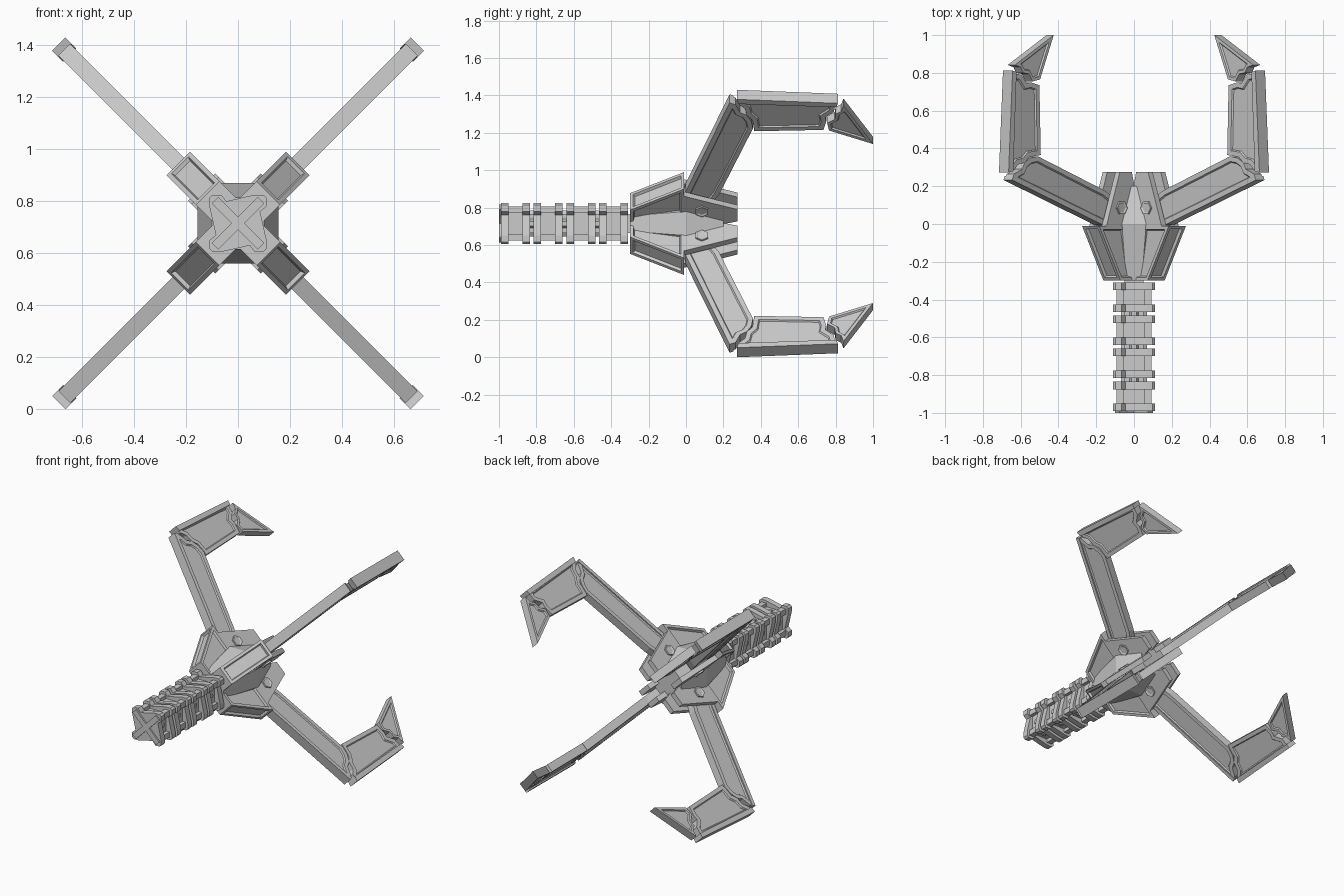
import bpy, bmesh, math
from mathutils import Matrix, Vector

if "Cube" in bpy.data.objects:
    bpy.data.objects.remove(bpy.data.objects["Cube"])

CZ = 0.715  # height of the long axis


def diagonal(k):
    """Local (radius, y, thickness) frame for diagonal number k."""
    a = math.radians(45 + 90 * k)
    c, s = math.cos(a), math.sin(a)
    return Matrix(((c, 0, -s, 0), (0, 1, 0, 0), (s, 0, c, CZ), (0, 0, 0, 1)))


AXIS = Matrix(((1, 0, 0, 0), (0, 0, -1, 0), (0, 1, 0, CZ), (0, 0, 0, 1)))  # local z runs to -y


def finish(name, bm, mat):
    bmesh.ops.recalc_face_normals(bm, faces=bm.faces)
    bm.transform(mat)
    me = bpy.data.meshes.new(name)
    bm.to_mesh(me)
    bm.free()
    ob = bpy.data.objects.new(name, me)
    bpy.context.collection.objects.link(ob)
    return ob


def prism(name, pts, z0, z1, mat, inset=0, depth=0.01, panel_dir=None):
    """Extruded profile with optional sunken panels on caps and on the side facing panel_dir."""
    bm = bmesh.new()
    lo = [bm.verts.new((x, y, z0)) for x, y in pts]
    hi = [bm.verts.new((x, y, z1)) for x, y in pts]
    n = len(pts)
    caps = [bm.faces.new(lo[::-1]), bm.faces.new(hi)]
    sides = [bm.faces.new((lo[i], lo[(i + 1) % n], hi[(i + 1) % n], hi[i])) for i in range(n)]
    bmesh.ops.recalc_face_normals(bm, faces=bm.faces)
    if inset:
        panels = list(caps)
        if panel_dir:
            d = Vector(panel_dir)
            panels.append(max(sides, key=lambda f: f.normal.dot(d)))
        for f in panels:
            f.normal_update()
            bmesh.ops.inset_individual(bm, faces=[f], thickness=inset, depth=0, use_even_offset=True)
            bmesh.ops.inset_individual(bm, faces=[f], thickness=0.006, depth=-depth, use_even_offset=True)
    return finish(name, bm, mat)


def loft(name, rings, mat):
    """Eight-sided body through (depth, flat half-width) rings."""
    bm = bmesh.new()
    loops = []
    for z, w in rings:
        r = w / math.cos(math.pi / 8)
        loops.append([bm.verts.new((r * math.cos(math.radians(22.5 + 45 * i)),
                                    r * math.sin(math.radians(22.5 + 45 * i)), z)) for i in range(8)])
    for a, b in zip(loops, loops[1:]):
        for i in range(8):
            bm.faces.new((a[i], a[(i + 1) % 8], b[(i + 1) % 8], b[i]))
    bm.faces.new(loops[0])
    bm.faces.new(loops[-1])
    return finish(name, bm, mat)


def ngon(cx, cy, r, n):
    return [(cx + r * math.cos(2 * math.pi * i / n), cy + r * math.sin(2 * math.pi * i / n)) for i in range(n)]


# Arm profiles as (radius, y)
UPPER = [(0.20, -0.02), (0.27, 0.0), (0.94, 0.235), (0.925, 0.265), (0.865, 0.29),
         (0.845, 0.325), (0.80, 0.35), (0.745, 0.358), (0.24, 0.175), (0.15, 0.12)]
UPPER_RAIL = [(0.27, -0.003), (0.945, 0.233), (0.935, 0.255), (0.265, 0.022)]
FORE = [(0.965, 0.28), (0.925, 0.285), (0.895, 0.315), (0.845, 0.325), (0.81, 0.355), (0.725, 0.365),
        (0.735, 0.735), (0.80, 0.75), (0.83, 0.745), (0.87, 0.79), (0.935, 0.80)]
FORE_RAIL = [(0.975, 0.272), (0.945, 0.812), (0.915, 0.805), (0.94, 0.28)]
CLAW = [(0.918, 0.842), (0.875, 0.83), (0.855, 0.80), (0.815, 0.795), (0.785, 0.755),
        (0.73, 0.765), (0.715, 0.80), (0.628, 1.0)]

# Hub guards and brackets, then the arms
GUARD = [(0.05, -0.30), (0.165, -0.30), (0.325, -0.01), (0.10, -0.01)]
CHEEK = [(0.06, -0.01), (0.27, -0.01), (0.235, 0.09), (0.17, 0.275), (0.08, 0.275), (0.06, 0.2)]
for k in range(4):
    m = diagonal(k)
    prism(f"hub_guard_{k}", GUARD, -0.064, 0.064, m, 0.018, 0.015, (0.9, -0.5, 0))
    for s in (-1, 1):
        prism(f"hub_cheek_{k}_{s}", CHEEK, s * 0.03, s * 0.064, m)
        prism(f"hub_bolt_{k}_{s}", ngon(0.16, 0.085, 0.038, 6), s * 0.06, s * 0.074, m, 0.006, 0.004)
    prism(f"upper_arm_{k}", UPPER, -0.027, 0.027, m, 0.026, 0.008)
    prism(f"upper_arm_rail_{k}", UPPER_RAIL, -0.032, 0.032, m)
    prism(f"forearm_{k}", FORE, -0.027, 0.027, m, 0.026, 0.008)
    prism(f"forearm_rail_{k}", FORE_RAIL, -0.036, 0.036, m)
    prism(f"claw_{k}", CLAW, -0.027, 0.027, m, 0.016, 0.008)

# Hub core
loft("hub_core", [(0.30, 0.10), (0.0, 0.155), (-0.2, 0.105)], AXIS)

# Segmented tail
quarter = [(0.085, -0.045), (0.085, 0.045), (0.11, 0.065), (0.11, 0.098), (0.098, 0.11), (0.065, 0.11), (0.045, 0.085)]
flange = []
for q in range(4):
    c, s = (1, 0, -1, 0)[q], (0, 1, 0, -1)[q]
    flange += [(x * c - y * s, x * s + y * c) for x, y in quarter[1:-1]]


def square(w):
    return [(w, w), (-w, w), (-w, -w), (w, -w)]


prism("tail_spine", square(0.05), 0.28, 0.985, AXIS)
for u in range(4):
    z = 0.31 + 0.175 * u
    for j, o in enumerate((0.0, 0.115)):
        prism(f"tail_flange_{u}_{j}", flange, z + o, z + o + 0.04, AXIS)
    prism(f"tail_block_{u}", square(0.068), z + 0.03, z + 0.125, AXIS)
    for q in range(4):
        rot = AXIS @ Matrix.Rotation(q * math.pi / 2, 4, 'Z')
        # corner rib, face bolt and link wedge for each side
        prism(f"tail_rib_{u}_{q}", [(0.055, 0.055), (0.092, 0.055), (0.092, 0.092), (0.055, 0.092)],
              z + 0.02, z + 0.135, rot)
        prism(f"tail_bolt_{u}_{q}", ngon(0, 0, 0.014, 8), 0.06, 0.075,
              rot @ Matrix.Translation((0, 0, z + 0.0775)) @ Matrix.Rotation(math.pi / 2, 4, 'Y'))
        if u < 3:
            prism(f"tail_link_{u}_{q}", [(0.04, -0.03), (0.07, -0.012), (0.07, 0.012), (0.04, 0.03)],
                  z + 0.15, z + 0.18, rot)

# Tail end: raised cross
for i in range(2):
    rot = AXIS @ Matrix.Rotation(math.radians(45 + 90 * i), 4, 'Z')
    prism(f"tail_end_cross_{i}", [(0.125, 0.018), (-0.125, 0.018), (-0.125, -0.018), (0.125, -0.018)],
          0.985, 1.0, rot)
